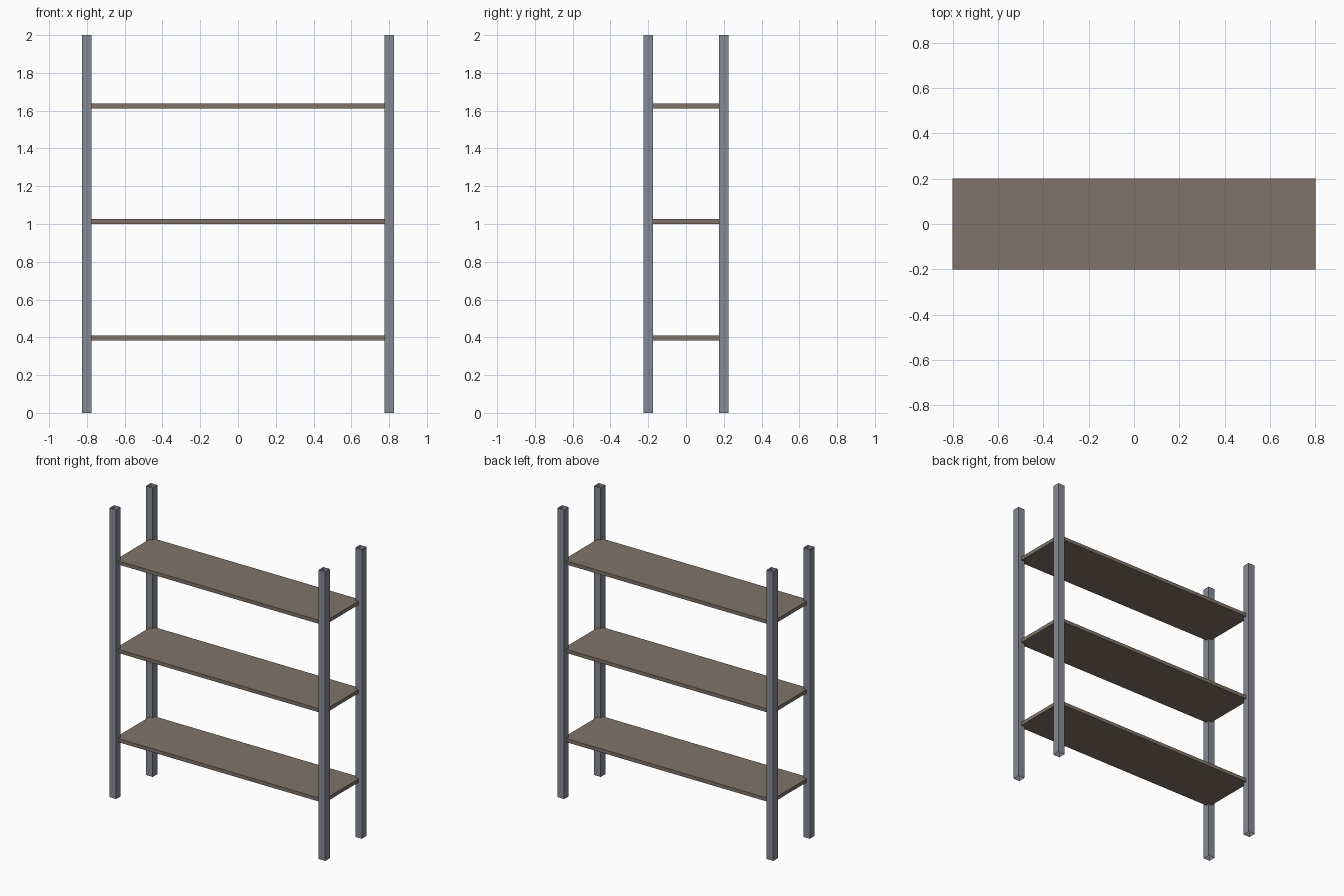
import bpy, bmesh

if "Cube" in bpy.data.objects:
    bpy.data.objects.remove(bpy.data.objects["Cube"])

def material(name, rgb):
    m = bpy.data.materials.new(name)
    m.diffuse_color = (*rgb, 1)
    m.use_nodes = True
    m.node_tree.nodes["Principled BSDF"].inputs["Base Color"].default_value = m.diffuse_color
    return m

STEEL = material("grey steel", (0.24, 0.255, 0.295))
BOARD = material("brown board", (0.215, 0.175, 0.14))

def box(name, centre, size, mat, open_ends=False):
    bm = bmesh.new()
    bmesh.ops.create_cube(bm, size=1)
    bmesh.ops.scale(bm, vec=size, verts=bm.verts)
    if open_ends:
        ends = [f for f in bm.faces if abs(f.normal.z) > 0.5]
        bmesh.ops.delete(bm, geom=ends, context='FACES_ONLY')
    me = bpy.data.meshes.new(name)
    bm.to_mesh(me)
    bm.free()
    me.materials.append(mat)
    ob = bpy.data.objects.new(name, me)
    ob.location = centre
    bpy.context.collection.objects.link(ob)

# Four open square-tube posts
for xn, x in (("left", -0.8), ("right", 0.8)):
    for yn, y in (("front", -0.2), ("back", 0.2)):
        box(f"{yn}_{xn}_post", (x, y, 1.0), (0.05, 0.05, 2.0), STEEL, True)

# Three shelf boards, corners reaching the post centres
for name, z in (("lower", 0.396), ("middle", 1.013), ("upper", 1.625)):
    box(f"{name}_shelf", (0, 0, z), (1.6, 0.4, 0.025), BOARD)
